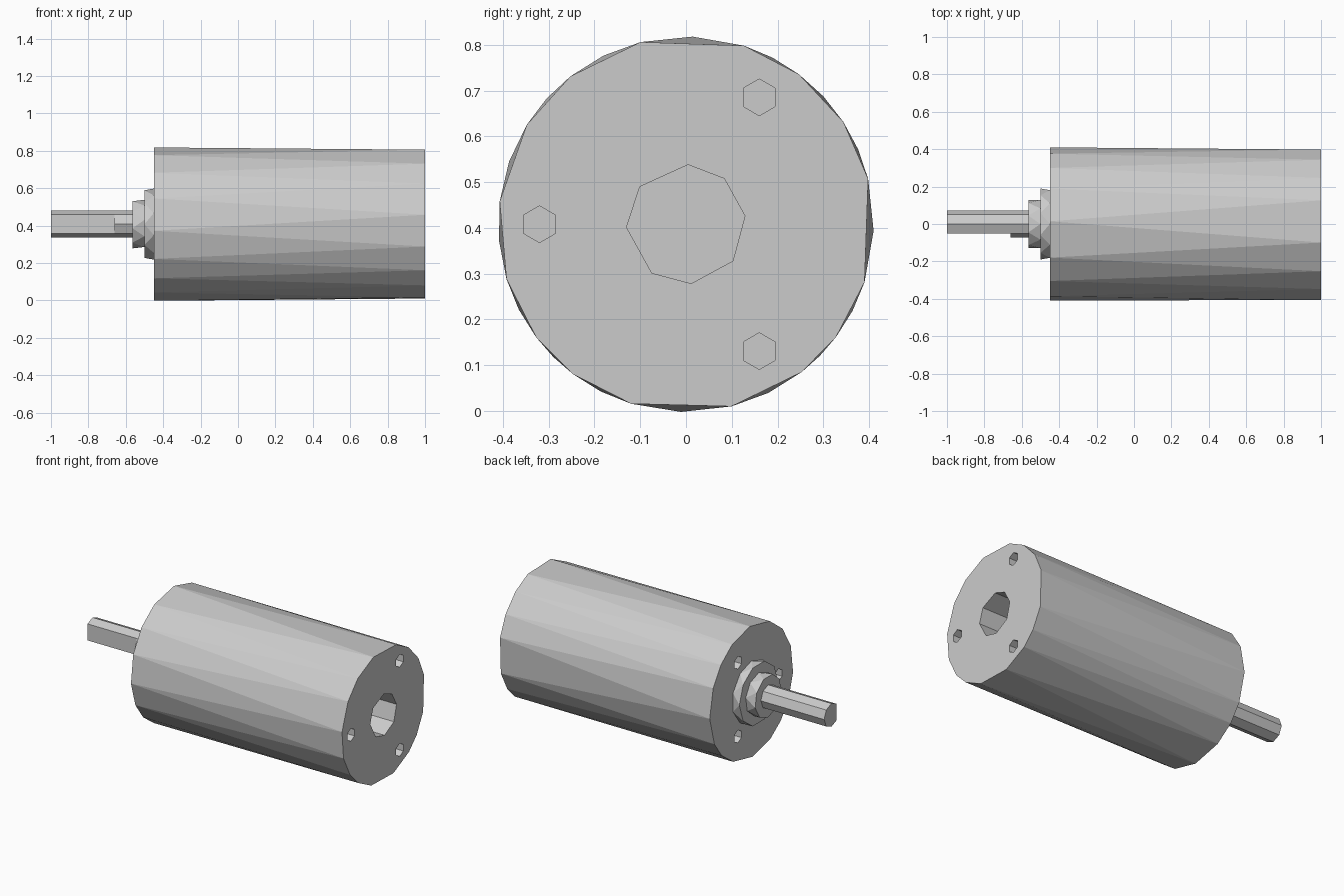
import bpy
from math import cos, sin, radians
from mathutils import Vector

old = bpy.data.objects.get("Cube")
if old:
    bpy.data.objects.remove(old, do_unlink=True)

AXIS_Z = 0.408

steel = bpy.data.materials.new("light_grey_metal")
steel.use_nodes = True
GREY = (0.6, 0.6, 0.6, 1)
steel.diffuse_color = GREY
steel.node_tree.nodes["Principled BSDF"].inputs["Base Color"].default_value = GREY


def even(n, start=0):
    return [start + 360 * i / n for i in range(n)]


def between(angles):
    following = angles[1:] + [angles[0] + 360]
    return [(a + b) / 2 for a, b in zip(angles, following)]


def drum(name, x0, x1, radius, angles, y=0, z=0, twist=True):
    """Faceted cylinder along x; a twisted one has its two ends out of step."""
    n = len(angles)
    ends = [(x0, between(angles) if twist else angles), (x1, angles)]
    verts = [(x, y + radius * cos(radians(a)), AXIS_Z + z + radius * sin(radians(a)))
             for x, ring in ends for a in ring]
    faces = [list(range(n))[::-1], list(range(n, 2 * n))]
    for i in range(n):
        j = (i + 1) % n
        if twist:
            faces += [(i, n + j, n + i), (i, j, n + j)]
        else:
            faces.append((i, j, n + j, n + i))
    mesh = bpy.data.meshes.new(name)
    mesh.from_pydata(verts, [], faces)
    mesh.materials.append(steel)
    obj = bpy.data.objects.new(name, mesh)
    bpy.context.collection.objects.link(obj)
    return obj


def cut(target, cutter):
    cutter.hide_render = True
    mod = target.modifiers.new("cut", 'BOOLEAN')
    mod.operation = 'DIFFERENCE'
    mod.solver = 'EXACT'
    mod.object = cutter
    bpy.context.view_layer.objects.active = target
    bpy.ops.object.modifier_apply(modifier=mod.name)
    bpy.data.objects.remove(cutter, do_unlink=True)


# Main housing, unevenly faceted
rim = [14, 33, 53, 72, 104, 128, 148, 173, 197, 217, 233, 253, 284, 308, 323, 342]
body = drum("motor_body", -0.45, 1, 0.41, rim)

# Central bore in the rear end
bore = [8, 50, 88, 141, 183, 235, 275, 322]
cut(body, drum("bore_cutter", 0.6, 1.1, 0.13, bore, twist=False))

# Three screw holes in each end
for x0, x1, ring in ((0.82, 1.1, 0.32), (-0.6, -0.3, 0.265)):
    for a in (60, 180, 300):
        cut(body, drum("hole_cutter", x0, x1, 0.04, even(6, 30),
                       ring * cos(radians(a)), ring * sin(radians(a)), twist=False))

# Stepped bearing boss
drum("boss_flange", -0.5, -0.45, 0.19, even(10, 18))
drum("boss_collar", -0.565, -0.5, 0.13, even(9, 10))

# Output shaft with a flat on its front side
shaft = drum("output_shaft", -1, -0.56, 0.072, even(8), twist=False)
cut(shaft, drum("flat_cutter", -1.1, -0.66, 0.2, even(4, 45), y=-0.05 - 0.2 * cos(radians(45)), twist=False))
